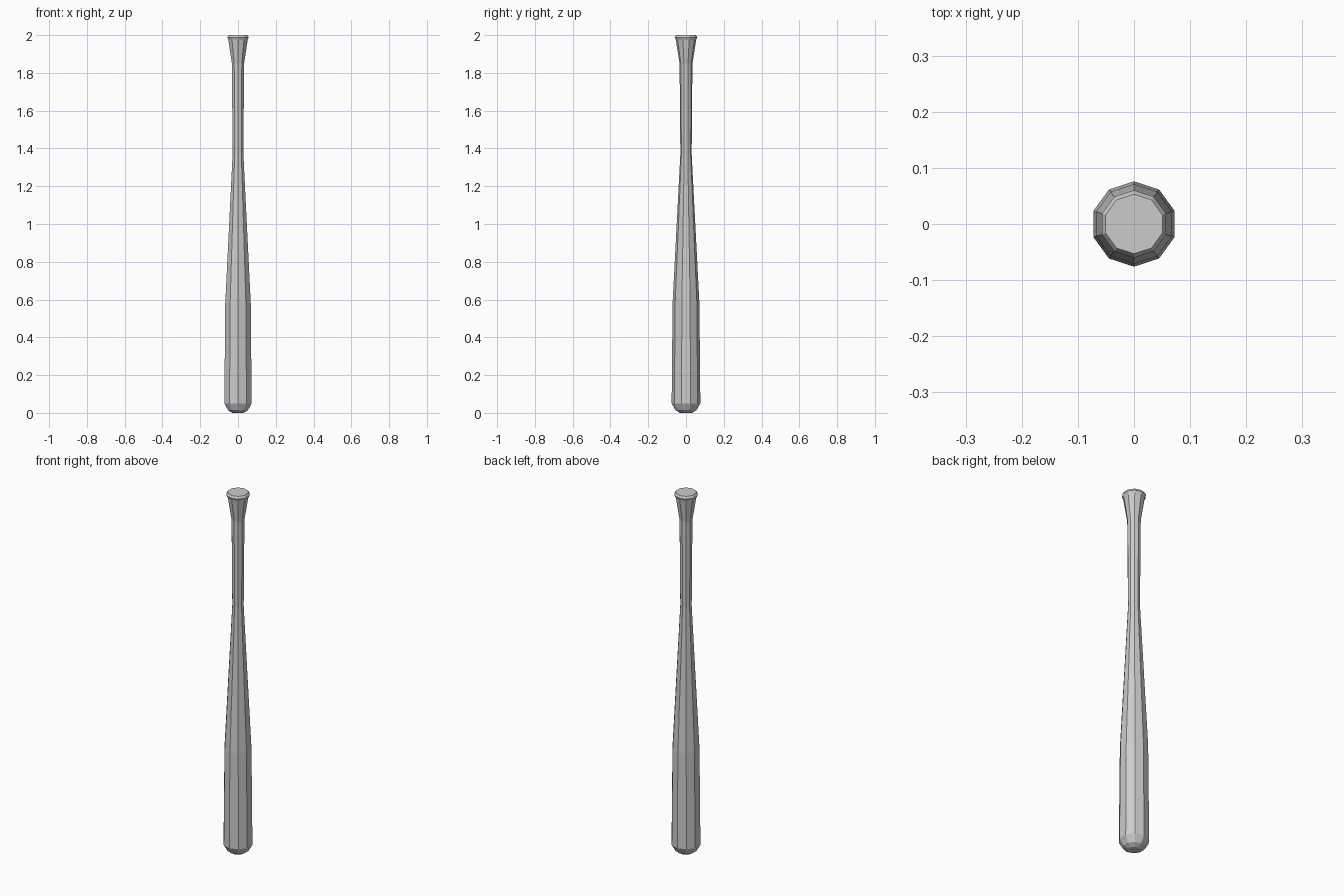
import bpy, bmesh, math

cube = bpy.data.objects.get("Cube")
if cube:
    bpy.data.objects.remove(cube, do_unlink=True)

SIDES = 10


def make_material(name, rgb):
    mat = bpy.data.materials.new(name)
    mat.use_nodes = True
    colour = (*rgb, 1.0)
    mat.diffuse_color = colour
    mat.node_tree.nodes["Principled BSDF"].inputs["Base Color"].default_value = colour
    return mat


def lathe(name, profile, mat):
    """Stack rings of (radius, height) and close both ends."""
    bm = bmesh.new()
    rings = []
    for radius, z in profile:
        angles = [math.pi / 2 + math.tau * i / SIDES for i in range(SIDES)]
        rings.append([bm.verts.new((radius * math.cos(a), radius * math.sin(a), z))
                      for a in angles])
    for low, high in zip(rings, rings[1:]):
        for i in range(SIDES):
            j = (i + 1) % SIDES
            bm.faces.new((low[i], low[j], high[j], high[i]))
    bm.faces.new(rings[0][::-1])
    bm.faces.new(rings[-1])
    mesh = bpy.data.meshes.new(name)
    bm.to_mesh(mesh)
    bm.free()
    mesh.materials.append(mat)
    obj = bpy.data.objects.new(name, mesh)
    bpy.context.collection.objects.link(obj)
    return obj


grey = make_material("plain grey", (0.6, 0.6, 0.6))

# Rounded tip, barrel, tapered neck, handle, flared grip end and lipped knob
lathe("bat", [
    (0.032, 0.0), (0.055, 0.014), (0.076, 0.05),
    (0.071, 0.58), (0.03, 1.37), (0.034, 1.85),
    (0.054, 1.975), (0.06, 1.988), (0.053, 2.0),
], grey)
